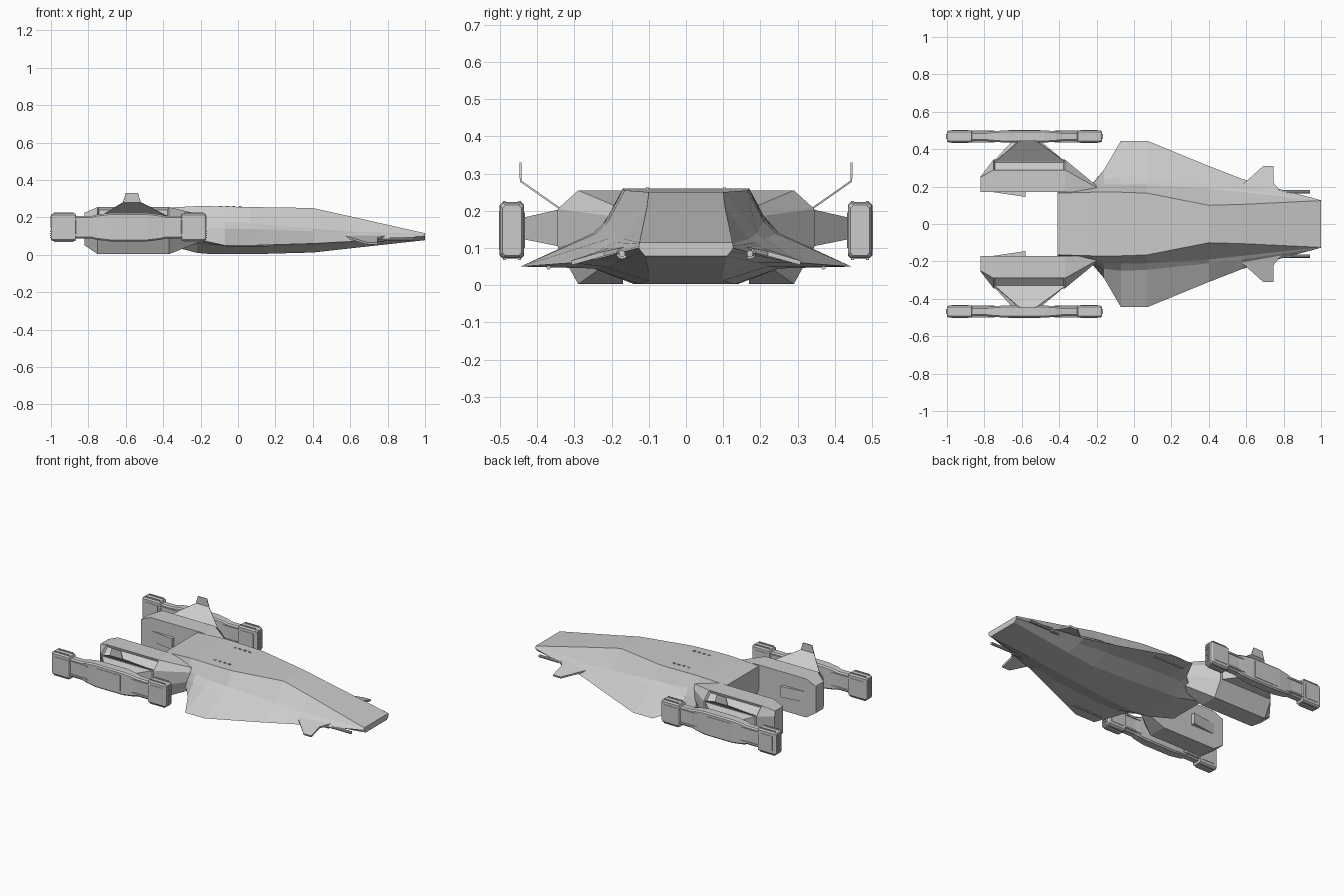
import bpy, bmesh

if "Cube" in bpy.data.objects:
    bpy.data.objects.remove(bpy.data.objects["Cube"])

def make(name, bm, mirror=True, thick=0):
    bmesh.ops.remove_doubles(bm, verts=bm.verts, dist=1e-5)
    bmesh.ops.recalc_face_normals(bm, faces=bm.faces)
    me = bpy.data.meshes.new(name)
    bm.to_mesh(me)
    bm.free()
    ob = bpy.data.objects.new(name, me)
    bpy.context.collection.objects.link(ob)
    if thick:
        m = ob.modifiers.new("Solidify", 'SOLIDIFY')
        m.thickness, m.offset = thick, 0
    if mirror:
        m = ob.modifiers.new("Mirror", 'MIRROR')
        m.use_axis = (False, True, False)
        m.use_mirror_merge = False
    return ob

def loft_bm(rings):
    bm = bmesh.new()
    vs = [[bm.verts.new(p) for p in r] for r in rings]
    n = len(vs[0])
    for a, b in zip(vs, vs[1:]):
        for i in range(n):
            j = (i + 1) % n
            bm.faces.new((a[i], a[j], b[j], b[i]))
    bm.faces.new(vs[0])
    bm.faces.new(vs[-1])
    return bm

def boxes(name, items):
    # each item: x0, x1, y0, y1, z0, z1
    bm = bmesh.new()
    for x0, x1, y0, y1, z0, z1 in items:
        r = bmesh.ops.create_cube(bm, size=1)
        for v in r['verts']:
            v.co = ((x0 + x1) / 2 + v.co.x * (x1 - x0),
                    (y0 + y1) / 2 + v.co.y * (y1 - y0),
                    (z0 + z1) / 2 + v.co.z * (z1 - z0))
    return make(name, bm)

def octagon(x, y, w, z0, z1, c):
    return [(x, y - w + c, z0), (x, y + w - c, z0), (x, y + w, z0 + c), (x, y + w, z1 - c),
            (x, y + w - c, z1), (x, y - w + c, z1), (x, y - w, z1 - c), (x, y - w, z0 + c)]

def barrel(name, x0, x1, y, z, r):
    bm = bmesh.new()
    bmesh.ops.create_cone(bm, cap_ends=True, segments=10, radius1=r, radius2=r, depth=x1 - x0)
    for v in bm.verts:
        a, b, c = v.co
        v.co = ((x0 + x1) / 2 + c, y + a, z + b)
    return make(name, bm)

# Main hull with blended wings: deck edge, shoulder, ridge, wing edge, wing underside, belly
S = [(-.41, (.165, .25), (.175, .2), (.18, .15), (.18, .12), (.17, .1), (.13, .06)),
     (-.22, (.17, .26), (.2, .2), (.215, .14), (.22, .08), (.2, .06), (.14, .01)),
     (-.16, (.17, .26), (.21, .185), (.24, .14), (.29, .07), (.23, .055), (.14, .005)),
     (-.07, (.17, .258), (.212, .175), (.25, .14), (.445, .05), (.25, .045), (.14, .003)),
     (.07, (.165, .255), (.21, .17), (.245, .138), (.445, .05), (.25, .045), (.13, .003)),
     (.4, (.1, .25), (.19, .14), (.21, .125), (.31, .06), (.22, .05), (.1, .012)),
     (.58, (.105, .21), (.17, .125), (.19, .115), (.24, .07), (.19, .06), (.1, .032)),
     (1.0, (.125, .115), (.125, .111), (.127, .106), (.127, .1), (.12, .09), (.11, .078))]
rings = [[(s[0], y, z) for y, z in s[1:]] + [(s[0], -y, z) for y, z in reversed(s[1:])] for s in S]
make("main_hull", loft_bm(rings), mirror=False)

# Small deck vents
boxes("deck_vents", [(-.1 + i * .035, -.085 + i * .035, .1, .108, .25, .262) for i in range(4)])

# Nose canards, drooping slightly
can = [(.56, .19, .1), (.69, .308, .06), (.745, .308, .06), (.745, .22, .085), (.8, .15, .1)]
bm = bmesh.new()
bm.faces.new([bm.verts.new(p) for p in can])
make("nose_canard", bm, thick=.012)

# Guns
barrel("nose_gun", .6, .94, .172, .085, .009)
barrel("nose_gun_sleeve", .55, .78, .172, .085, .015)
barrel("wing_gun", -.06, .16, .37, .048, .006)

# Engine pods beside the stern
P = [(-.82, .25, .255, .05, .225, .03), (-.75, .29, .345, .003, .255, .0),
     (-.37, .29, .345, .003, .255, .0), (-.2, .195, .205, .07, .215, .0)]
rings = []
for x, y1, y2, z0, z1, c in P:
    k = (z1 - z0) / .252
    rings.append([(x, .17, z0), (x, y1, z0), (x, y2, z0 + .1 * k), (x, y2, z1 - .05 * k),
                  (x, y1, z1), (x, .17, z1)])
bm = loft_bm(rings)
bmesh.ops.recalc_face_normals(bm, faces=bm.faces)
# Recessed panel on the upper outer slope
slope = [f for f in bm.faces if f.normal.z > .3 and f.normal.y > .3
         and abs(f.calc_center_median().x + .56) < .02]
bmesh.ops.inset_region(bm, faces=slope, thickness=.01, depth=-.015)
make("engine_pod", bm)

# Wedge intake on the inner pod wall
make("pod_wedge", loft_bm([[(-.75, .172, .1), (-.75, .17, .1), (-.75, .17, .17), (-.75, .172, .17)],
                           [(-.58, .175, .1), (-.58, .145, .1), (-.58, .145, .17), (-.58, .175, .17)]]))

# Pylon joining pod and nacelle
def pylon_ring(y, x0, x1, z0, z1):
    return [(x0, y, z0), (x1, y, z0), (x1, y, z1), (x0, y, z1)]
make("pylon", loft_bm([pylon_ring(.335, -.75, -.37, .103, .205),
                       pylon_ring(.445, -.65, -.5, .125, .18)]))

# Thin canted fin with upright tip
bm = bmesh.new()
v = [bm.verts.new(p) for p in [(-.74, .335, .203), (-.37, .335, .203), (-.52, .445, .28),
                               (-.615, .445, .28), (-.6, .445, .33), (-.535, .445, .33)]]
bm.faces.new((v[0], v[1], v[2], v[3]))
bm.faces.new((v[3], v[2], v[5], v[4]))
make("canted_fin", bm, thick=.005)

# Nacelle body, symmetric about its middle
MID, NY = -.585, .468
half = [(.415, .026, .08, .215), (.405, .032, .074, .221), (.285, .032, .074, .221),
        (.28, .025, .088, .207), (.2, .025, .088, .207), (.17, .028, .08, .215),
        (.1, .033, .072, .223)]
st = [(MID - d, w, a, b) for d, w, a, b in half] + [(MID + d, w, a, b) for d, w, a, b in reversed(half)]
make("nacelle", loft_bm([octagon(x, NY, w, a, b, .008) for x, w, a, b in st]))

# Nacelle trim: rails, side panels and end grilles
trim = []
for s in (-1, 1):
    def span(a, b):
        return tuple(sorted((MID + s * a, MID + s * b)))
    for z in (.1, .185):
        trim.append((*span(.16, .29), NY - .031, NY + .031, z, z + .01))
    trim.append((*span(.3, .39), NY - .0345, NY + .0345, .1, .195))
    for y in (NY - .024, NY + .016):
        trim.append((*span(.295, .4), y, y + .008, .068, .227))
    for i in range(11):
        z = .09 + i * .011
        trim.append((*span(.41, .419), NY - .014, NY + .014, z, z + .005))
boxes("nacelle_trim", trim)
boxes("nacelle_side_panel", [(-.67, -.5, NY, NY + .0355, .095, .2)])
